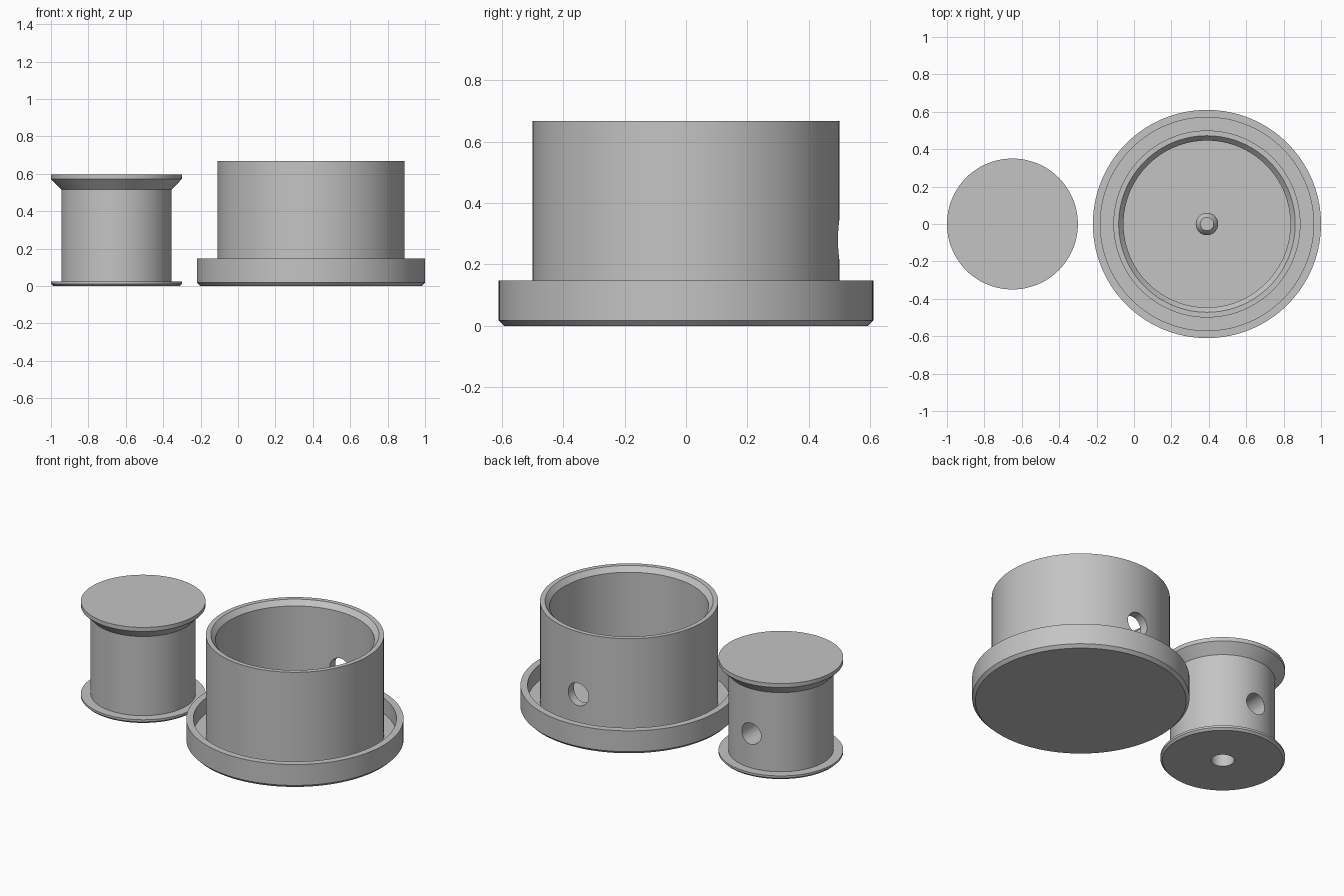
import bpy, bmesh, math
from mathutils import Matrix, Vector

cube = bpy.data.objects.get("Cube")
if cube:
    bpy.data.objects.remove(cube, do_unlink=True)

grey = bpy.data.materials.new("plain grey")
grey.use_nodes = True
colour = (0.55, 0.55, 0.55, 1)
grey.diffuse_color = colour
grey.node_tree.nodes["Principled BSDF"].inputs["Base Color"].default_value = colour

SIDES = 128


def add_object(name, bm, location):
    mesh = bpy.data.meshes.new(name)
    bmesh.ops.recalc_face_normals(bm, faces=bm.faces)
    bm.to_mesh(mesh)
    bm.free()
    mesh.materials.append(grey)
    obj = bpy.data.objects.new(name, mesh)
    obj.location = location
    bpy.context.collection.objects.link(obj)
    return obj


def lathe(name, profile, x, sides=SIDES):
    """Revolve (radius, height) points; both ends close with a flat cap."""
    bm = bmesh.new()
    rings = []
    for r, z in profile:
        rings.append([bm.verts.new((r * math.cos(a), r * math.sin(a), z))
                      for a in (2 * math.pi * i / sides for i in range(sides))])
    for low, high in zip(rings, rings[1:]):
        for i in range(sides):
            j = (i + 1) % sides
            bm.faces.new((low[i], low[j], high[j], high[i]))
    bm.faces.new(rings[0])
    bm.faces.new(rings[-1])
    return add_object(name, bm, (x, 0, 0))


def bore(target, name, radius, start, end):
    """Drill a round hole through the target between two points."""
    start, end = Vector(start), Vector(end)
    axis = end - start
    turn = axis.to_track_quat('Z', 'Y').to_matrix().to_4x4()
    bm = bmesh.new()
    bmesh.ops.create_cone(bm, cap_ends=True, segments=48, radius1=radius,
                          radius2=radius, depth=axis.length,
                          matrix=Matrix.Translation((start + end) / 2) @ turn)
    cutter = add_object(name, bm, (0, 0, 0))
    cutter.hide_render = True
    mod = target.modifiers.new(name, 'BOOLEAN')
    mod.operation = 'DIFFERENCE'
    mod.solver = 'EXACT'
    mod.object = cutter
    bpy.ops.object.select_all(action='DESELECT')
    target.select_set(True)
    bpy.context.view_layer.objects.active = target
    bpy.ops.object.modifier_apply(modifier=mod.name)
    bpy.data.objects.remove(cutter, do_unlink=True)


CUP_X, SPOOL_X = 0.39, -0.65
FLOOR = 0.05

# Cup with a shallow ring-shaped tray around its foot
cup = lathe("cup", [
    (0.592, 0), (0.61, 0.018), (0.61, 0.147), (0.57, 0.147), (0.57, FLOOR),
    (0.5, FLOOR), (0.5, 0.667), (0.472, 0.667), (0.446, 0.637), (0.446, FLOOR)],
    CUP_X)
bore(cup, "cup_hole", 0.07, (CUP_X, 0.3, 0.28), (CUP_X, 0.8, 0.28))

# Locating pin in the middle of the cup floor
pin = lathe("centre_pin", [
    (0.06, FLOOR - 0.01), (0.06, 0.11), (0.053, 0.13), (0.04, 0.145),
    (0.036, 0.15)], CUP_X, 48)

# Flanged spool with a bore up the middle and one in from the back
spool = lathe("spool", [
    (0.338, 0), (0.35, 0.012), (0.35, 0.025), (0.295, 0.025), (0.295, 0.515),
    (0.35, 0.572), (0.35, 0.597)], SPOOL_X)
bore(spool, "bottom_bore", 0.065, (SPOOL_X, 0, -0.1), (SPOOL_X, 0, 0.3))
bore(spool, "side_bore", 0.066, (SPOOL_X, 0, 0.236), (SPOOL_X, 0.5, 0.236))

# Smooth round sides, crisp edges
bpy.ops.object.select_all(action='DESELECT')
for obj in (cup, pin, spool):
    obj.select_set(True)
bpy.context.view_layer.objects.active = cup
bpy.ops.object.shade_smooth_by_angle(angle=math.radians(25))
